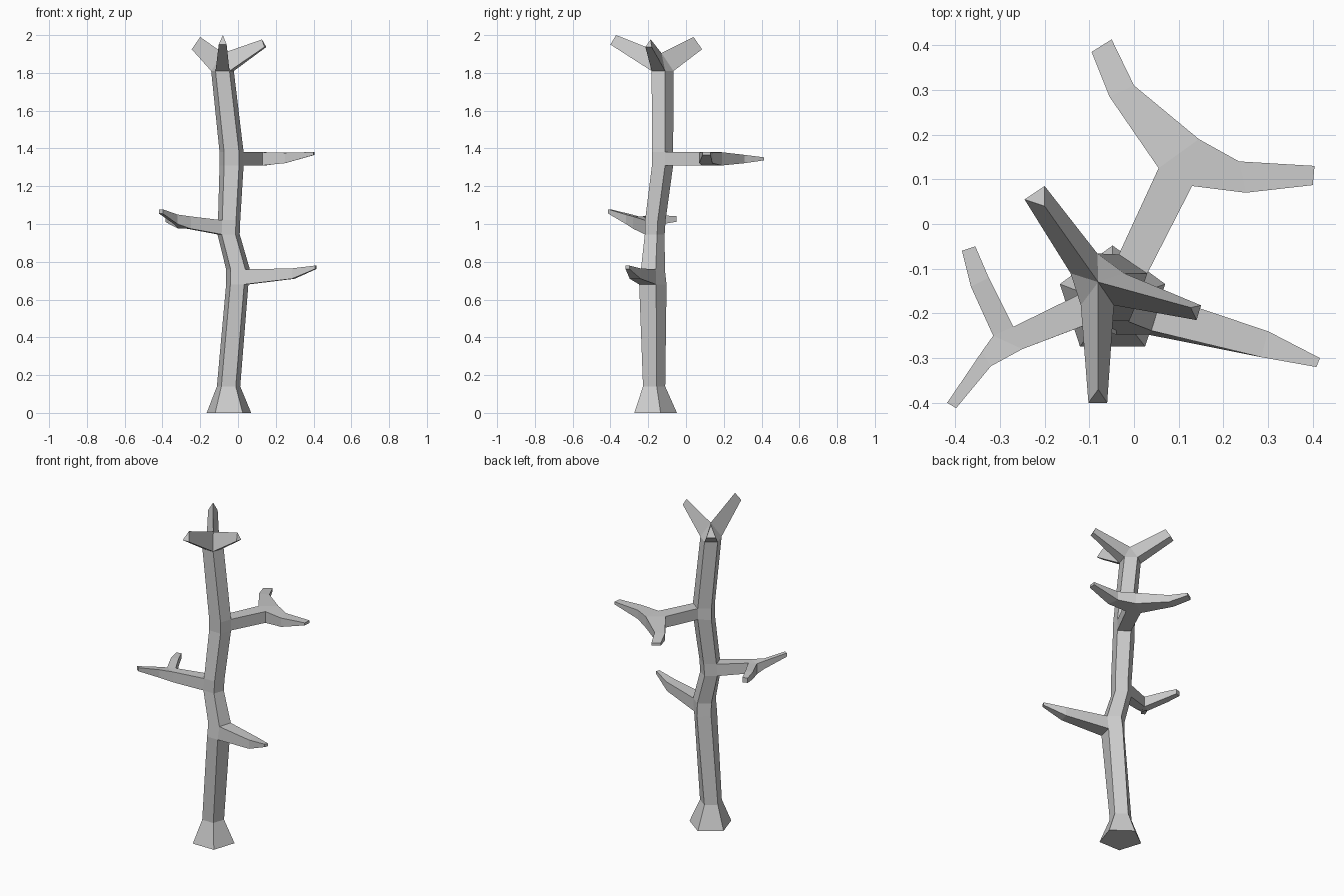
import bpy, bmesh
from math import sin, cos, radians

if "Cube" in bpy.data.objects:
    bpy.data.objects.remove(bpy.data.objects["Cube"])

bm = bmesh.new()


def vert(x, y, z):
    return bm.verts.new((x, y, z))


def bridge(a, b):
    n = len(a)
    for i in range(n):
        j = (i + 1) % n
        bm.faces.new((a[i], a[j], b[j], b[i]))


# Trunk: pentagon rings (x, y, z, rx, ry); corners run back, left, front-left, front-right, right
rings = []
for x, y, z, rx, ry in [
        (-0.048, -0.173, 0, 0.124, 0.125), (-0.05, -0.175, 0.14, 0.065, 0.065),
        (-0.004, -0.183, 0.68, 0.062, 0.08), (0.0, -0.182, 0.76, 0.066, 0.07),
        (-0.05, -0.171, 0.945, 0.062, 0.058), (-0.047, -0.168, 1.02, 0.062, 0.06),
        (-0.034, -0.130, 1.31, 0.067, 0.062), (-0.034, -0.130, 1.38, 0.067, 0.062),
        (-0.082, -0.130, 1.81, 0.063, 0.064)]:
    rings.append([vert(x + rx * cos(radians(90 + 72 * k)),
                       y + ry * sin(radians(90 + 72 * k)), z) for k in range(5)])

# Trunk sides, left open where a branch grows: {lower ring: side}
branch_side = {2: 3, 4: 1, 6: 4}
bm.faces.new(rings[0])
for r in range(len(rings) - 1):
    for k in range(5):
        if branch_side.get(r) != k:
            j = (k + 1) % 5
            bm.faces.new((rings[r][k], rings[r][j], rings[r + 1][j], rings[r + 1][k]))


# Crown: three triangular prongs meeting at a central peak
top = rings[-1]
peak = vert(-0.08, -0.13, 1.905)
for k, tip in {
        0: [(-0.2, 0.085, 1.925), (-0.245, 0.055, 1.925), (-0.2, 0.04, 1.99)],
        2: [(-0.102, -0.4, 1.95), (-0.06, -0.4, 1.95), (-0.08, -0.37, 2.0)],
        3: [(0.14, -0.215, 1.937), (0.15, -0.182, 1.937), (0.127, -0.187, 1.977)]}.items():
    end = [vert(*p) for p in tip]
    bridge([top[k], top[(k + 1) % 5], peak], end)
    bm.faces.new(end)
for k in (1, 4):
    bm.faces.new((top[k], top[(k + 1) % 5], peak))


# Branch helpers: a section is two plan points a, b with a bottom and top height
def section(ax, ay, bx, by, lo, hi):
    return [vert(ax, ay, lo), vert(bx, by, lo), vert(bx, by, hi), vert(ax, ay, hi)]


def socket(r):
    k = branch_side[r]
    j = (k + 1) % 5
    return [rings[r][k], rings[r][j], rings[r + 1][j], rings[r + 1][k]]


def limb(start, sections):
    for s in sections:
        nxt = section(*s)
        bridge(start, nxt)
        start = nxt
    bm.faces.new(start)


def fork(start, joint, crotch, limb_a, limb_b):
    base = section(*joint)
    bridge(start, base)
    a0, b0, b1, a1 = base
    c0, c1 = vert(*crotch, joint[4]), vert(*crotch, joint[5])
    bm.faces.new((a0, b0, c0))
    bm.faces.new((a1, b1, c1))
    limb([a0, c0, c1, a1], limb_a)
    limb([c0, b0, b1, c1], limb_b)


# Lower right branch
limb(socket(2), [(0.285, -0.298, 0.3, -0.24, 0.71, 0.765),
                 (0.408, -0.32, 0.416, -0.3, 0.762, 0.78)])

# Left forked branch
fork(socket(4), (-0.27, -0.23, -0.25, -0.28, 0.975, 1.04), (-0.315, -0.25),
     [(-0.325, -0.12, -0.365, -0.14, 1.0, 1.045),
      (-0.355, -0.05, -0.385, -0.06, 1.012, 1.042)],
     [(-0.34, -0.285, -0.32, -0.318, 1.0, 1.05),
      (-0.418, -0.4, -0.398, -0.412, 1.055, 1.078)])

# Upper back right forked branch
fork(socket(6), (0.13, 0.085, 0.055, 0.125, 1.31, 1.38), (0.145, 0.19),
     [(0.25, 0.07, 0.235, 0.14, 1.322, 1.377),
      (0.4, 0.087, 0.404, 0.13, 1.365, 1.381)],
     [(0.0, 0.31, -0.055, 0.285, 1.322, 1.366),
      (-0.05, 0.413, -0.095, 0.385, 1.337, 1.353)])

bmesh.ops.recalc_face_normals(bm, faces=bm.faces)
mesh = bpy.data.meshes.new("bare_tree")
bm.to_mesh(mesh)
bm.free()
bpy.context.collection.objects.link(bpy.data.objects.new("bare_tree", mesh))
